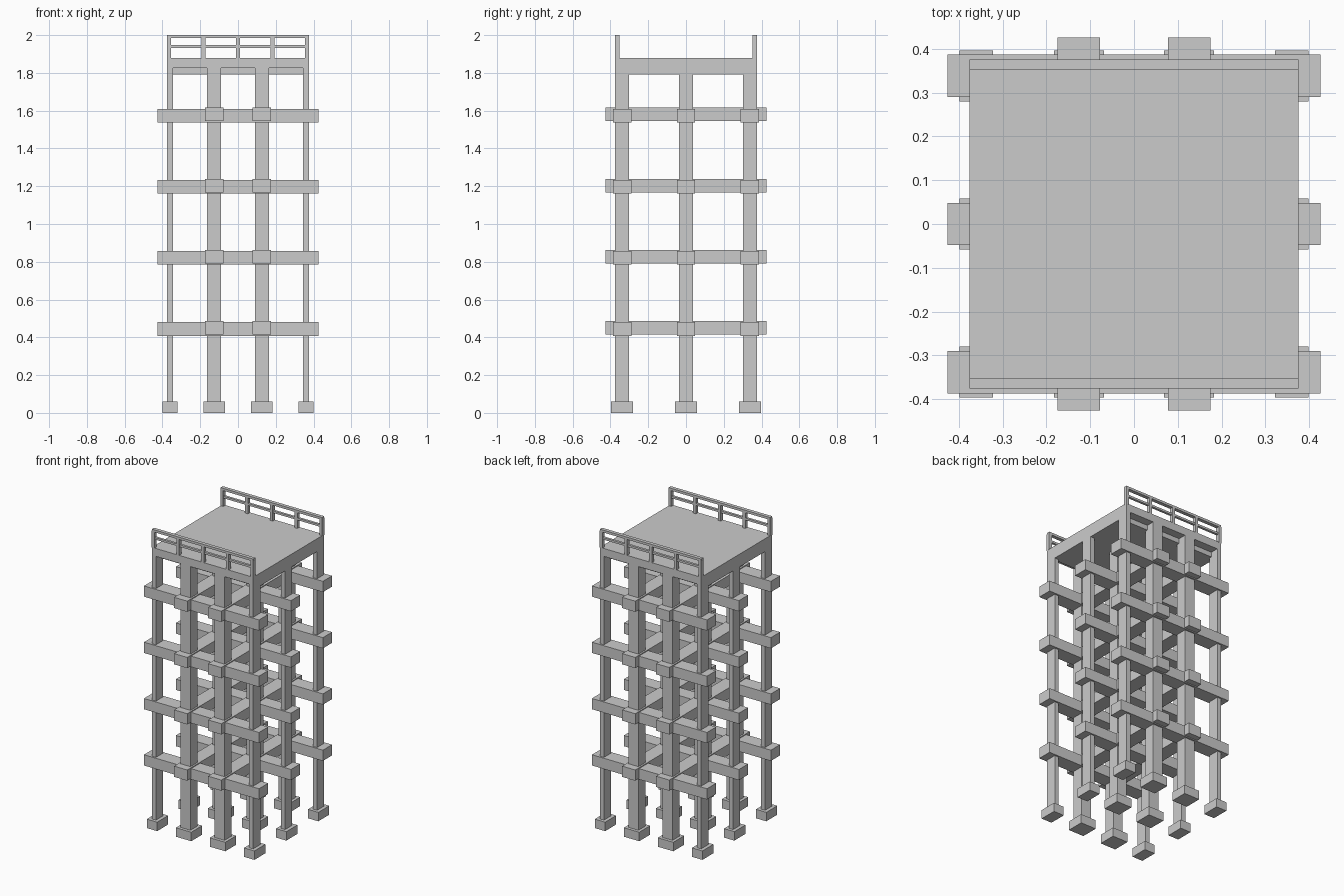
import bpy

if "Cube" in bpy.data.objects:
    bpy.data.objects.remove(bpy.data.objects["Cube"])


def box(name, x, y, z):
    """Axis-aligned box from (min, max) pairs."""
    verts = [(a, b, c) for c in z for b in y for a in x]
    faces = [(0, 2, 3, 1), (4, 5, 7, 6), (0, 1, 5, 4),
             (2, 6, 7, 3), (0, 4, 6, 2), (1, 3, 7, 5)]
    mesh = bpy.data.meshes.new(name)
    mesh.from_pydata(verts, [], faces)
    obj = bpy.data.objects.new(name, mesh)
    bpy.context.collection.objects.link(obj)
    return obj


def span(center, width):
    return (center - width / 2, center + width / 2)


Y_ROWS = (-0.338, 0.0, 0.338)
# column x centre, column width, footing width
X_ROWS = ((-0.36, 0.031, 0.077), (-0.126, 0.074, 0.114),
          (0.126, 0.074, 0.114), (0.36, 0.031, 0.077))

# Columns on block footings
for x, col_w, foot_w in X_ROWS:
    for y in Y_ROWS:
        box("footing", span(x, foot_w), span(y, 0.116), (0, 0.06))
        box("column", span(x, col_w), span(y, 0.075), (0.06, 1.83))

# Four levels of crossing beams
for level in range(4):
    z = 0.408 + level * 0.3767
    for y in Y_ROWS:
        box("cross_beam", (-0.426, 0.426), span(y, 0.097), (z, z + 0.072))
    for x in (-0.126, 0.126):
        box("long_beam", span(x, 0.097), (-0.426, 0.426), (z + 0.006, z + 0.078))

# Deck with a recessed lower slab
box("deck", (-0.3755, 0.3755), (-0.3755, 0.3755), (1.825, 1.878))
box("deck_underside", (-0.3755, 0.3755), (-0.32, 0.32), (1.792, 1.83))

# Railings along the front and back edges
for side in (-1, 1):
    for i in range(5):
        x = (i - 2) * 0.183
        box("railing_post", span(x, 0.02), span(side * 0.364, 0.024), (1.875, 1.99))
    box("railing_top", (-0.3755, 0.3755), span(side * 0.364, 0.024), (1.984, 2.0))
    box("railing_middle", (-0.37, 0.37), span(side * 0.362, 0.016), (1.933, 1.947))
